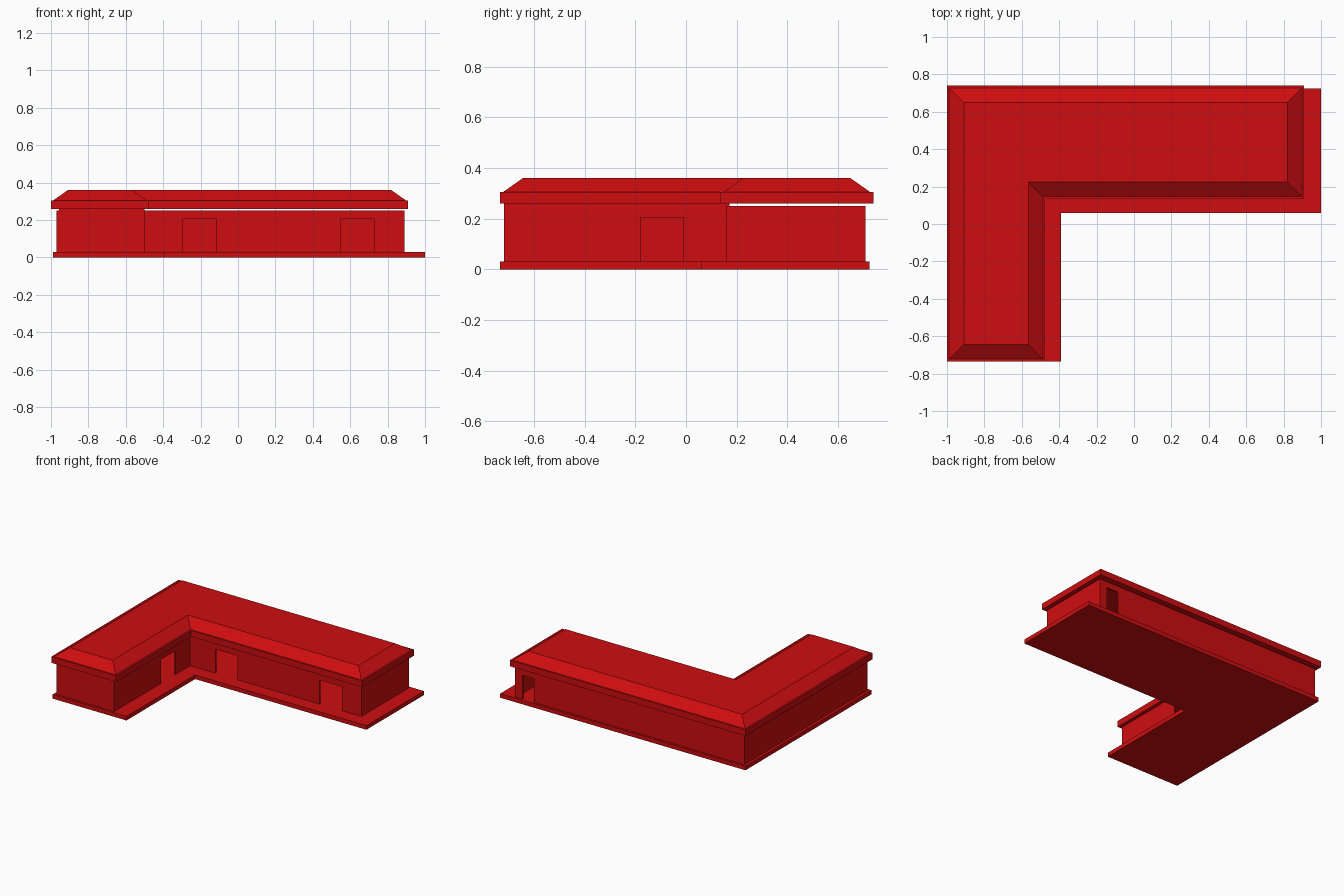
import bpy
import bmesh
from mathutils import Vector

cube = bpy.data.objects.get("Cube")
if cube:
    bpy.data.objects.remove(cube, do_unlink=True)

# One flat colour for the whole building
red = bpy.data.materials.new("red")
red.use_nodes = True
colour = (0.62, 0.004, 0.005, 1)
red.diffuse_color = colour
red.node_tree.nodes["Principled BSDF"].inputs["Base Color"].default_value = colour


def finish(name, bm):
    bmesh.ops.recalc_face_normals(bm, faces=bm.faces[:])
    mesh = bpy.data.meshes.new(name)
    bm.to_mesh(mesh)
    bm.free()
    mesh.materials.append(red)
    bpy.context.collection.objects.link(bpy.data.objects.new(name, mesh))


def l_loop(left, right, front, back, wing, inner, d=0):
    """L-shaped outline, counter-clockwise, drawn in by d."""
    l, r, f, b, w, i = left + d, right - d, front + d, back - d, wing - d, inner + d
    return [(l, f), (w, f), (w, i), (r, i), (r, b), (l, b)]


def l_solid(name, bounds, levels):
    """Closed solid through L-shaped outlines given as (inset, height)."""
    bm = bmesh.new()
    rings = [[bm.verts.new((x, y, z)) for x, y in l_loop(*bounds, d)] for d, z in levels]
    for low, high in zip(rings, rings[1:]):
        for k in range(len(low)):
            n = (k + 1) % len(low)
            bm.faces.new((low[k], low[n], high[n], high[k]))
    bm.faces.new(rings[0])
    bm.faces.new(rings[-1])
    finish(name, bm)


FLOOR, DOOR_TOP, THICK = 0.03, 0.205, 0.012


def wall(name, a, b, top, doors=(), trim=(THICK, 0)):
    """Upright panel from a to b with doorways at distances along it."""
    a, b = Vector((*a, 0)), Vector((*b, 0))
    along = (b - a).normalized()
    inward = Vector((-along.y, along.x, 0))
    start, end = trim[0], (b - a).length + trim[1]
    outline = [(start, top), (start, FLOOR)]
    for s, e in doors:
        outline += [(s, FLOOR), (s, DOOR_TOP), (e, DOOR_TOP), (e, FLOOR)]
    outline += [(end, FLOOR), (end, top)]
    bm = bmesh.new()
    face = bm.faces.new([bm.verts.new(a + along * s + Vector((0, 0, z))) for s, z in outline])
    new = bmesh.ops.extrude_face_region(bm, geom=[face], use_keep_orig=True)
    moved = [v for v in new["geom"] if isinstance(v, bmesh.types.BMVert)]
    bmesh.ops.translate(bm, verts=moved, vec=inward * THICK)
    finish(name, bm)


# Floor slab
l_solid("floor_slab", (-0.99, 1, -0.735, 0.725, -0.39, 0.06), [(0, 0), (0, FLOOR)])

# Hollow shell of thin walls with doorways
c = l_loop(-0.97, 0.89, -0.72, 0.71, -0.5, 0.16)
wall("wing_front_wall", c[0], c[1], 0.26)
wall("wing_inner_wall", c[1], c[2], 0.26, [(0.54, 0.71)], (THICK, THICK))
wall("main_front_wall", c[2], c[3], 0.25, [(0.205, 0.385), (1.05, 1.23)], (0, 0))
wall("main_end_wall", c[3], c[4], 0.25)
wall("back_wall", c[4], c[5], 0.25, [(0.06, 0.155)])
wall("wing_outer_wall", c[5], c[0], 0.25)

# Flat-topped hipped roof with an upright fascia
l_solid("roof", (-1, 0.91, -0.735, 0.74, -0.475, 0.135),
        [(0, 0.26), (0, 0.305), (0.012, 0.305), (0.09, 0.36)])
